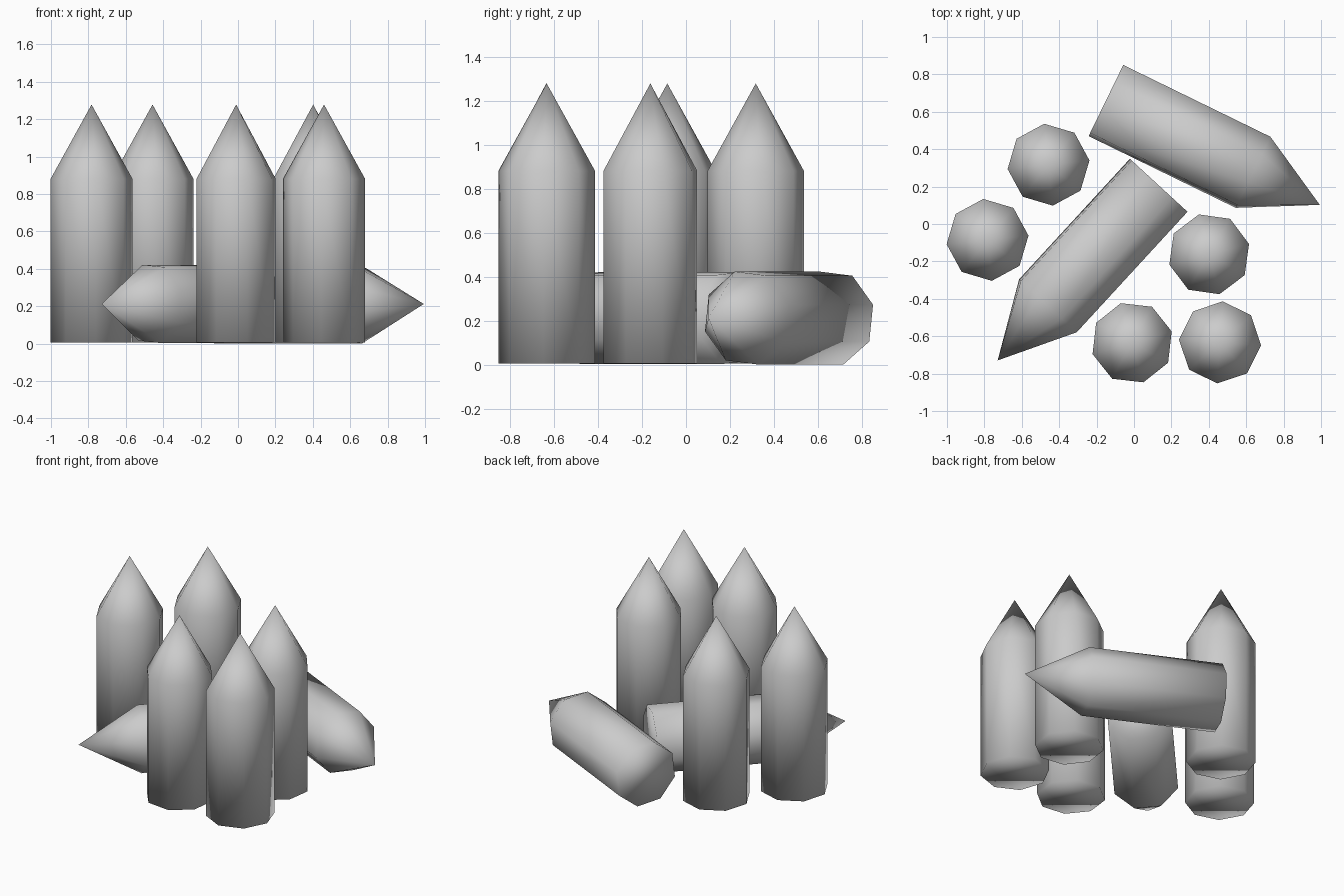
import bpy
import bmesh
from math import radians
from mathutils import Matrix

default = bpy.data.objects.get("Cube")
if default:
    bpy.data.objects.remove(default, do_unlink=True)

RADIUS, BODY, LENGTH = 0.22, 0.875, 1.272

# One plain grey for everything
grey = bpy.data.materials.new("plain grey")
grey.use_nodes = True
colour = (0.6, 0.6, 0.6, 1)
grey.diffuse_color = colour
grey.node_tree.nodes["Principled BSDF"].inputs["Base Color"].default_value = colour


def crayon_mesh():
    """Eight-sided stick along +z from the origin, ending in a point."""
    bm = bmesh.new()
    bmesh.ops.create_cone(bm, cap_ends=True, segments=8, radius1=RADIUS,
                          radius2=RADIUS, depth=BODY,
                          matrix=Matrix.Translation((0, 0, BODY / 2)))
    top = max(bm.faces, key=lambda f: f.calc_center_median().z)
    tip = bmesh.ops.poke(bm, faces=[top])["verts"][0]
    tip.co.z = LENGTH
    for face in bm.faces:
        face.smooth = True
    mesh = bpy.data.meshes.new("pointed_stick")
    bm.to_mesh(mesh)
    bm.free()
    mesh.materials.append(grey)
    return mesh


stick = crayon_mesh()


def place(name, matrix):
    obj = bpy.data.objects.new(name, stick)
    obj.matrix_world = matrix
    bpy.context.collection.objects.link(obj)


# Standing sticks: x, y, turn
standing = [(-0.783, -0.085, 6), (-0.457, 0.317, 6), (0.402, -0.162, 14.5),
            (-0.01, -0.635, 16), (0.46, -0.633, -4)]
for i, (x, y, turn) in enumerate(standing, 1):
    place(f"standing_stick_{i}",
          Matrix.Translation((x, y, 0.006)) @ Matrix.Rotation(radians(turn), 4, "Z"))

# Lying sticks: x and y of the blunt end, heading of the point, roll
lying = [(-0.15, 0.66, -26, 16), (0.132, 0.207, -132.6, 18)]
for i, (x, y, heading, roll) in enumerate(lying, 1):
    place(f"lying_stick_{i}",
          Matrix.Translation((x, y, 0.212))
          @ Matrix.Rotation(radians(heading), 4, "Z")
          @ Matrix.Rotation(radians(90), 4, "Y")
          @ Matrix.Rotation(radians(roll), 4, "Z"))
